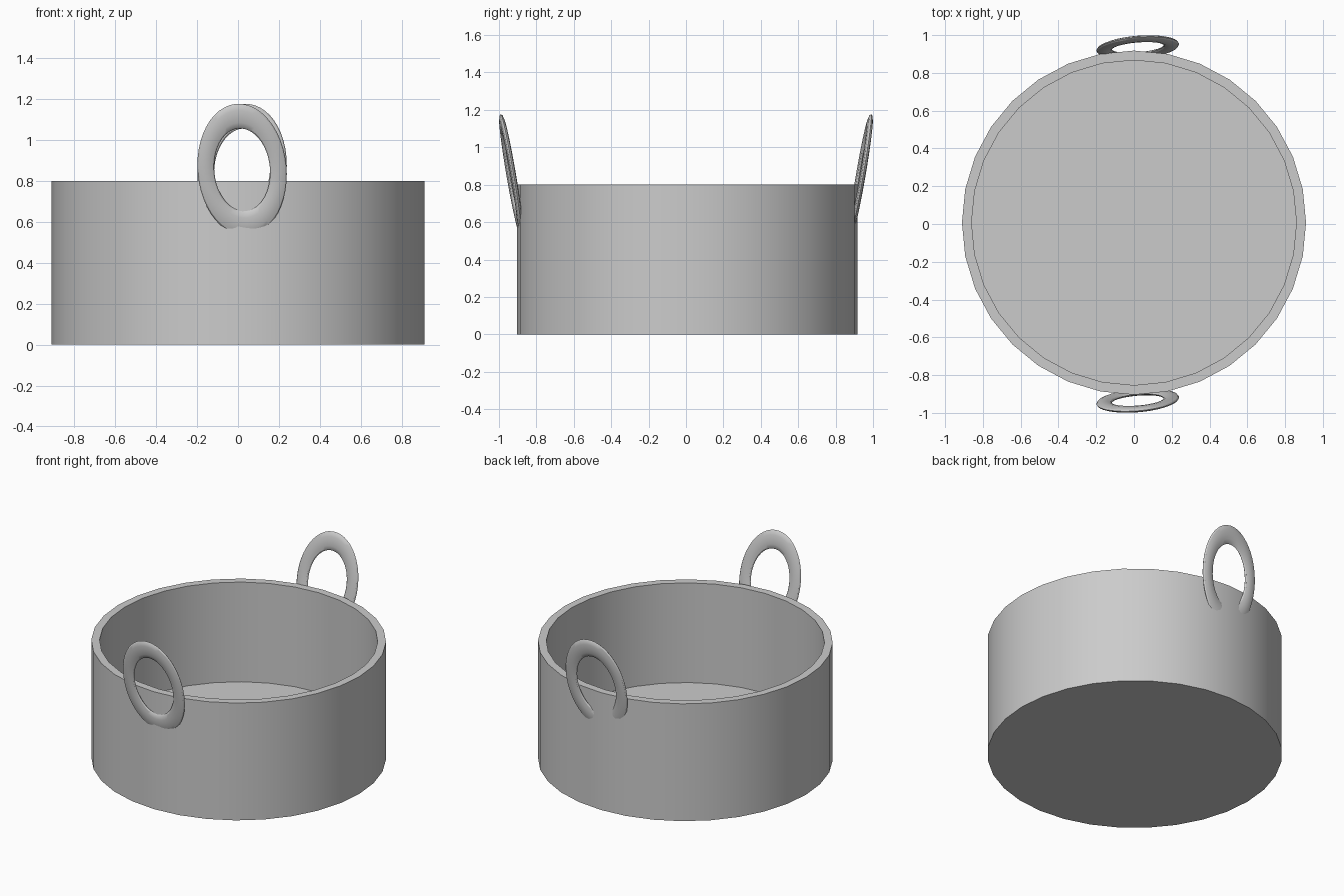
import bpy, bmesh
from math import radians, pi, cos, sin
from mathutils import Matrix

if "Cube" in bpy.data.objects:
    bpy.data.objects.remove(bpy.data.objects["Cube"])

SIDES = 32


def smooth(obj):
    bpy.ops.object.select_all(action='DESELECT')
    bpy.context.view_layer.objects.active = obj
    obj.select_set(True)
    bpy.ops.object.shade_smooth_by_angle(angle=radians(30))


# Pot body: thick open bowl, turned from a short (radius, height) profile
def make_pot():
    profile = [(0.911, 0.0), (0.911, 0.8), (0.86, 0.8), (0.86, 0.12)]
    bm = bmesh.new()
    rings = []
    for r, z in profile:
        rings.append([bm.verts.new((r * cos(2 * pi * i / SIDES),
                                    r * sin(2 * pi * i / SIDES), z))
                      for i in range(SIDES)])
    for a, b in zip(rings, rings[1:]):
        for i in range(SIDES):
            j = (i + 1) % SIDES
            bm.faces.new((a[i], a[j], b[j], b[i]))
    bm.faces.new(rings[0][::-1])   # underside
    bm.faces.new(rings[-1])        # inner floor
    bmesh.ops.recalc_face_normals(bm, faces=bm.faces)
    mesh = bpy.data.meshes.new("pot_body")
    bm.to_mesh(mesh)
    bm.free()
    obj = bpy.data.objects.new("pot_body", mesh)
    bpy.context.collection.objects.link(obj)
    obj.location.y = 0.007
    smooth(obj)


# Handle: flattened oval ring leaning outward, its lower end sunk in the wall
def make_handle(name, y, turn):
    bpy.ops.mesh.primitive_torus_add(major_radius=1, minor_radius=0.23,
                                     major_segments=48, minor_segments=12)
    obj = bpy.context.object
    obj.name = name
    obj.data.transform(
        Matrix.Translation((0.02, y, 0.855))
        @ Matrix.Rotation(turn + radians(3.5), 4, 'Z')
        @ Matrix.Rotation(radians(99.5), 4, 'X')
        @ Matrix.Rotation(radians(6), 4, 'Z')
        @ Matrix.Diagonal((0.177, 0.267, 0.065, 1)))
    smooth(obj)


make_pot()
make_handle("front_handle", -0.935, 0)
make_handle("back_handle", 0.935, pi)
